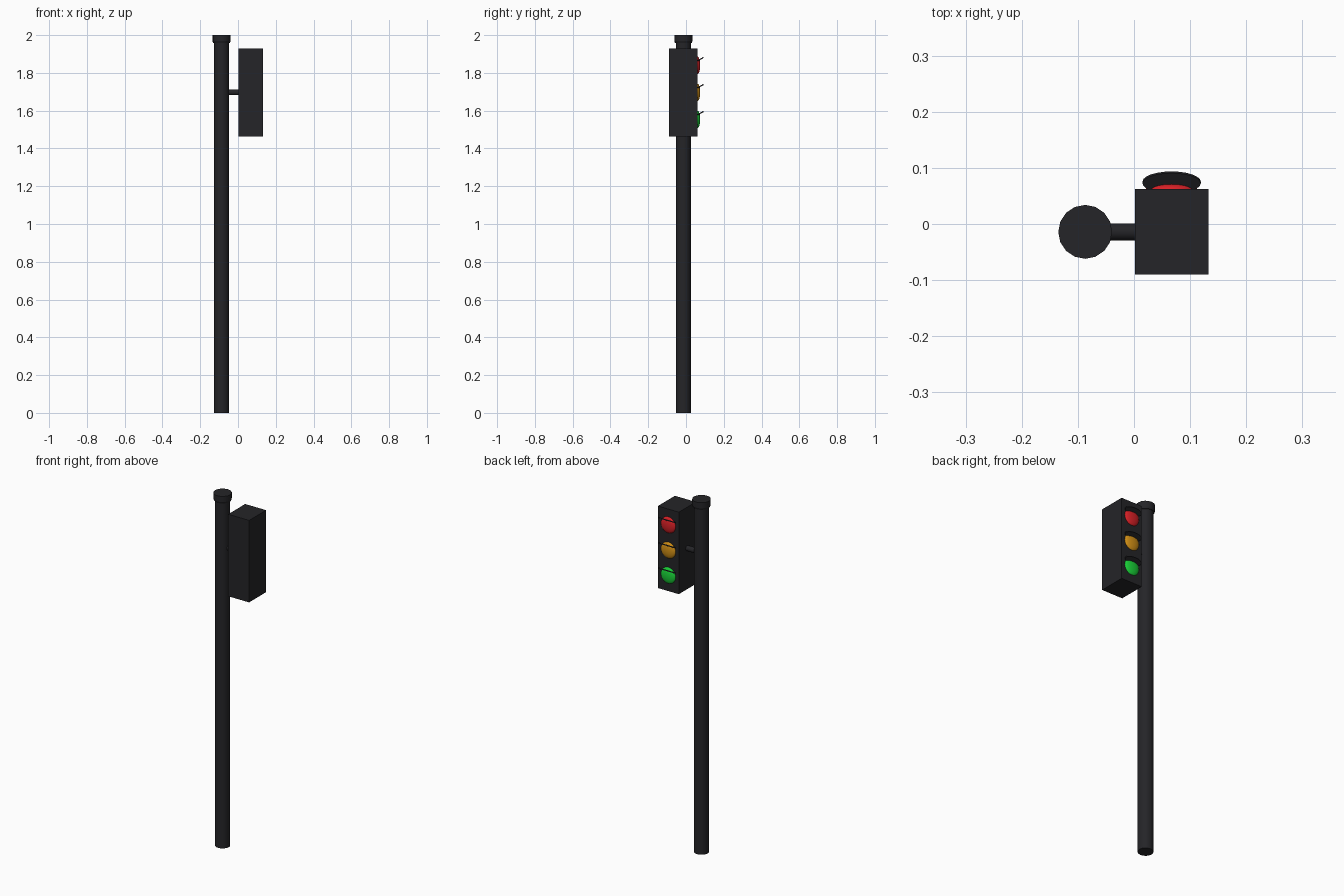
import bpy
from math import radians, pi

if "Cube" in bpy.data.objects:
    bpy.data.objects.remove(bpy.data.objects["Cube"])


def material(name, rgb):
    m = bpy.data.materials.new(name)
    m.diffuse_color = (*rgb, 1)
    m.use_nodes = True
    m.node_tree.nodes["Principled BSDF"].inputs["Base Color"].default_value = m.diffuse_color
    return m


BLACK = material("black_metal", (0.018, 0.018, 0.021))
COLOURS = {
    "red": material("red_glass", (0.7, 0.015, 0.02)),
    "amber": material("amber_glass", (0.65, 0.28, 0.008)),
    "green": material("green_glass", (0.01, 0.65, 0.04)),
}
POLE_X, POLE_Y = -0.087, -0.014
HEAD_X, HEAD_Z = 0.067, 1.697
FACE_Y = 0.062


def finish(name, mat, smooth=True):
    ob = bpy.context.object
    ob.name = name
    ob.data.materials.append(mat)
    bpy.ops.object.transform_apply(location=False, rotation=True, scale=True)
    if smooth:
        bpy.ops.object.shade_smooth_by_angle(angle=radians(40))
    return ob


def cylinder(name, loc, r, depth, sides=16, rot=(0, 0, 0), scale=(1, 1, 1)):
    bpy.ops.mesh.primitive_cylinder_add(vertices=sides, radius=r, depth=depth,
                                        location=loc, rotation=rot)
    bpy.context.object.scale = scale
    return finish(name, BLACK)


# Pole
cylinder("pole", (POLE_X, POLE_Y, 0.99), 0.04, 1.98)

# Cap with a tapered lower rim
cylinder("pole_cap", (POLE_X, POLE_Y, 1.984), 0.048, 0.032)
bpy.ops.mesh.primitive_cone_add(vertices=16, radius1=0.044, radius2=0.048, depth=0.01,
                                location=(POLE_X, POLE_Y, 1.963))
finish("pole_cap_rim", BLACK)

# Bracket arm
cylinder("bracket_arm", (-0.03, POLE_Y, HEAD_Z), 0.015, 0.08, rot=(0, pi / 2, 0))

# Signal housing
bpy.ops.mesh.primitive_cube_add(size=1, location=(HEAD_X, -0.014, HEAD_Z))
bpy.context.object.scale = (0.131, 0.152, 0.465)
finish("signal_housing", BLACK, smooth=False)

# Domed lenses, each with a tilted oval visor passing through its upper part
for i, (colour, mat) in enumerate(COLOURS.items()):
    z = HEAD_Z + 0.143 * (1 - i)
    bpy.ops.mesh.primitive_uv_sphere_add(segments=24, ring_count=12, radius=1,
                                         location=(HEAD_X, FACE_Y - 0.001, z))
    bpy.context.object.scale = (0.046, 0.014, 0.046)
    finish(colour + "_lens", mat)
    cylinder(colour + "_visor", (HEAD_X, 0.074, z + 0.031), 1, 0.006, sides=24,
             rot=(radians(30), 0, 0), scale=(0.052, 0.021, 1))
